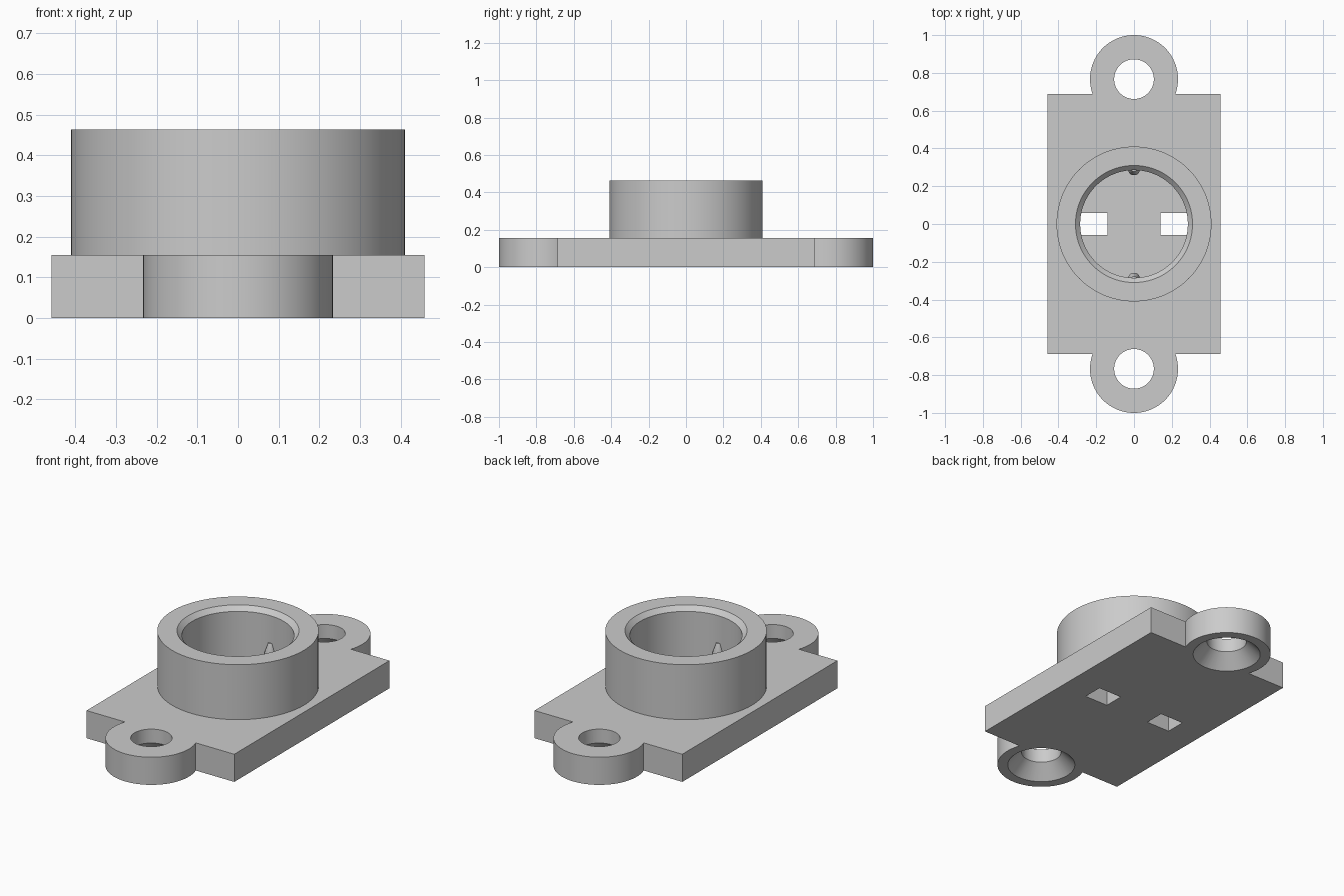
import bpy, bmesh, math

if "Cube" in bpy.data.objects:
    bpy.data.objects.remove(bpy.data.objects["Cube"], do_unlink=True)

grey = bpy.data.materials.new("plain grey")
grey.use_nodes = True
grey.diffuse_color = (0.6, 0.6, 0.6, 1)
grey.node_tree.nodes["Principled BSDF"].inputs["Base Color"].default_value = (0.6, 0.6, 0.6, 1)

PLATE_TOP = 0.155
RING_TOP = 0.463
EAR_Y = 0.767


def finish(name, bm, location):
    bmesh.ops.recalc_face_normals(bm, faces=bm.faces)
    mesh = bpy.data.meshes.new(name)
    bm.to_mesh(mesh)
    bm.free()
    mesh.materials.append(grey)
    obj = bpy.data.objects.new(name, mesh)
    obj.location = location
    bpy.context.collection.objects.link(obj)
    return obj


def box(name, size, location):
    bm = bmesh.new()
    bmesh.ops.create_cube(bm, size=1)
    bmesh.ops.scale(bm, vec=size, verts=bm.verts)
    return finish(name, bm, location)


def lathe(name, profile, location=(0, 0, 0), sides=96):
    """Turn a closed (radius, height) profile about the z axis."""
    bm = bmesh.new()
    verts = [bm.verts.new((r, 0, z)) for r, z in profile]
    edges = [bm.edges.new((a, b)) for a, b in zip(verts, verts[1:] + verts[:1])]
    bmesh.ops.spin(bm, geom=verts + edges, cent=(0, 0, 0), axis=(0, 0, 1),
                   angle=math.tau, steps=sides, use_merge=True)
    bmesh.ops.remove_doubles(bm, verts=bm.verts, dist=1e-5)
    return finish(name, bm, location)


def smooth(obj):
    bpy.ops.object.select_all(action='DESELECT')
    obj.select_set(True)
    bpy.context.view_layer.objects.active = obj
    bpy.ops.object.shade_smooth_by_angle(angle=math.radians(30))


def combine(target, tool, operation):
    mod = target.modifiers.new(operation.title(), 'BOOLEAN')
    mod.operation = operation
    mod.solver = 'EXACT'
    mod.object = tool
    bpy.context.view_layer.objects.active = target
    bpy.ops.object.modifier_apply(modifier=mod.name)
    bpy.data.objects.remove(tool, do_unlink=True)


# Base plate with a round mounting ear at each end
plate = box("base_plate", (0.916, 1.374, PLATE_TOP), (0, 0, PLATE_TOP / 2))
for side in (-1, 1):
    ear = lathe("ear", [(0, 0), (0.233, 0), (0.233, PLATE_TOP), (0, PLATE_TOP)],
                (0, side * EAR_Y, 0))
    combine(plate, ear, 'UNION')

# Screw holes countersunk from below, and two contact slots
for side in (-1, 1):
    screw = lathe("screw_cutter", [(0, -0.01), (0.188, -0.01), (0.105, 0.077),
                                   (0.105, 0.2), (0, 0.2)], (0, side * EAR_Y, 0))
    combine(plate, screw, 'DIFFERENCE')
    slot = box("slot_cutter", (0.147, 0.114, 0.4), (side * 0.214, 0, 0.1))
    combine(plate, slot, 'DIFFERENCE')
smooth(plate)

# Socket collar with a chamfered mouth
collar = lathe("socket_collar", [(0.285, PLATE_TOP), (0.41, PLATE_TOP), (0.41, RING_TOP),
                                 (0.31, RING_TOP), (0.285, RING_TOP - 0.025)])
smooth(collar)

# Tapered locating pins half sunk into the bore wall
for name, side in (("front_pin", -1), ("back_pin", 1)):
    pin = lathe(name, [(0, PLATE_TOP), (0.031, PLATE_TOP), (0.031, 0.23),
                       (0.012, 0.285), (0, 0.285)], (0, side * 0.289, 0), 32)
    smooth(pin)
